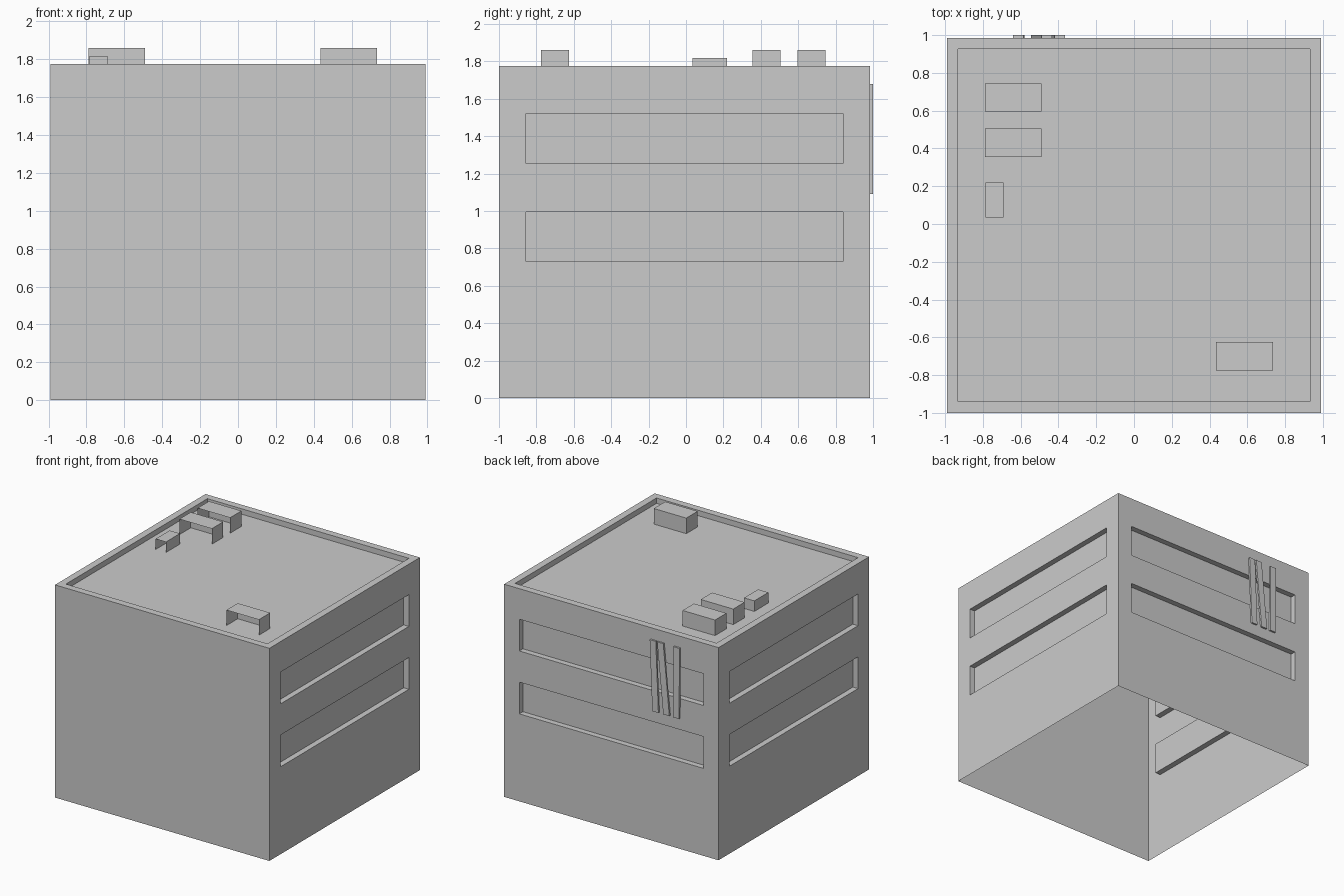
import bpy, bmesh
from mathutils import Vector, Matrix

if "Cube" in bpy.data.objects:
    bpy.data.objects.remove(bpy.data.objects["Cube"])

X0, X1, Y0, Y1, H = -0.99, 0.99, -1.0, 0.985, 1.775
ROOF = 1.73
WIN_Z = [(0.73, 0.995), (1.255, 1.52)]
WX, WY0, WY1 = 0.85, -0.855, 0.84


def box_bm(x0, x1, y0, y1, z0, z1, drop=()):
    """Box mesh; drop lists outward directions whose faces are left open."""
    bm = bmesh.new()
    bmesh.ops.create_cube(bm, size=1)
    for v in bm.verts:
        v.co = Vector(((x0 + x1) / 2 + v.co.x * (x1 - x0),
                       (y0 + y1) / 2 + v.co.y * (y1 - y0),
                       (z0 + z1) / 2 + v.co.z * (z1 - z0)))
    bm.normal_update()
    gone = [f for f in bm.faces if any(f.normal.dot(Vector(d)) > 0.9 for d in drop)]
    bmesh.ops.delete(bm, geom=gone, context='FACES')
    return bm


def finish(name, bm):
    me = bpy.data.meshes.new(name)
    bm.to_mesh(me)
    bm.free()
    ob = bpy.data.objects.new(name, me)
    bpy.context.collection.objects.link(ob)
    return ob


# Building shell, open underneath, with a sunken roof
bm = box_bm(X0, X1, Y0, Y1, 0, H, drop=[(0, 0, -1)])
top = [f for f in bm.faces if f.normal.z > 0.9]
bmesh.ops.inset_individual(bm, faces=top, thickness=0.084, depth=0)
bmesh.ops.inset_individual(bm, faces=top, thickness=0, depth=ROOF - H)

# Cut the walls along the window outlines
cuts = [((0, 0, z), (0, 0, 1)) for pair in WIN_Z for z in pair]
cuts += [((x, 0, 0), (1, 0, 0)) for x in (-WX, WX)]
cuts += [((0, y, 0), (0, 1, 0)) for y in (WY0, WY1)]
for co, no in cuts:
    bmesh.ops.bisect_plane(bm, geom=bm.verts[:] + bm.edges[:] + bm.faces[:],
                           plane_co=co, plane_no=no)
bm.normal_update()


# Long recessed windows on the back, left and right walls
def is_window(f):
    c, n = f.calc_center_median(), f.normal
    if not any(a < c.z < b for a, b in WIN_Z):
        return False
    side = abs(n.x) > 0.9 and WY0 < c.y < WY1
    back = n.y > 0.9 and abs(c.x) < WX
    return side or back


bmesh.ops.inset_individual(bm, faces=[f for f in bm.faces if is_window(f)],
                           thickness=0, depth=-0.048)
bmesh.ops.dissolve_limit(bm, angle_limit=0.01, verts=bm.verts[:], edges=bm.edges[:])
finish("building_shell", bm)

# Roof units, open towards the front and below
units = [(-0.79, -0.49, 0.595, 0.745, 1.86),
         (-0.79, -0.49, 0.355, 0.505, 1.86),
         (0.435, 0.735, -0.775, -0.625, 1.86),
         (-0.785, -0.69, 0.035, 0.22, 1.818)]
for i, (x0, x1, y0, y1, z1) in enumerate(units):
    finish(f"roof_unit_{i + 1}",
           box_bm(x0, x1, y0, y1, ROOF, z1, drop=[(0, -1, 0), (0, 0, -1)]))

# Leaning planks nailed across the upper back window
for i, (xt, xb) in enumerate([(-0.393, -0.417), (-0.462, -0.518), (-0.612, -0.608)]):
    bm = box_bm(-0.028, 0.028, Y1, 1.0, 1.09, 1.68)
    for v in bm.verts:
        v.co.x += xt if v.co.z > 1.4 else xb
    finish(f"plank_{i + 1}", bm)
